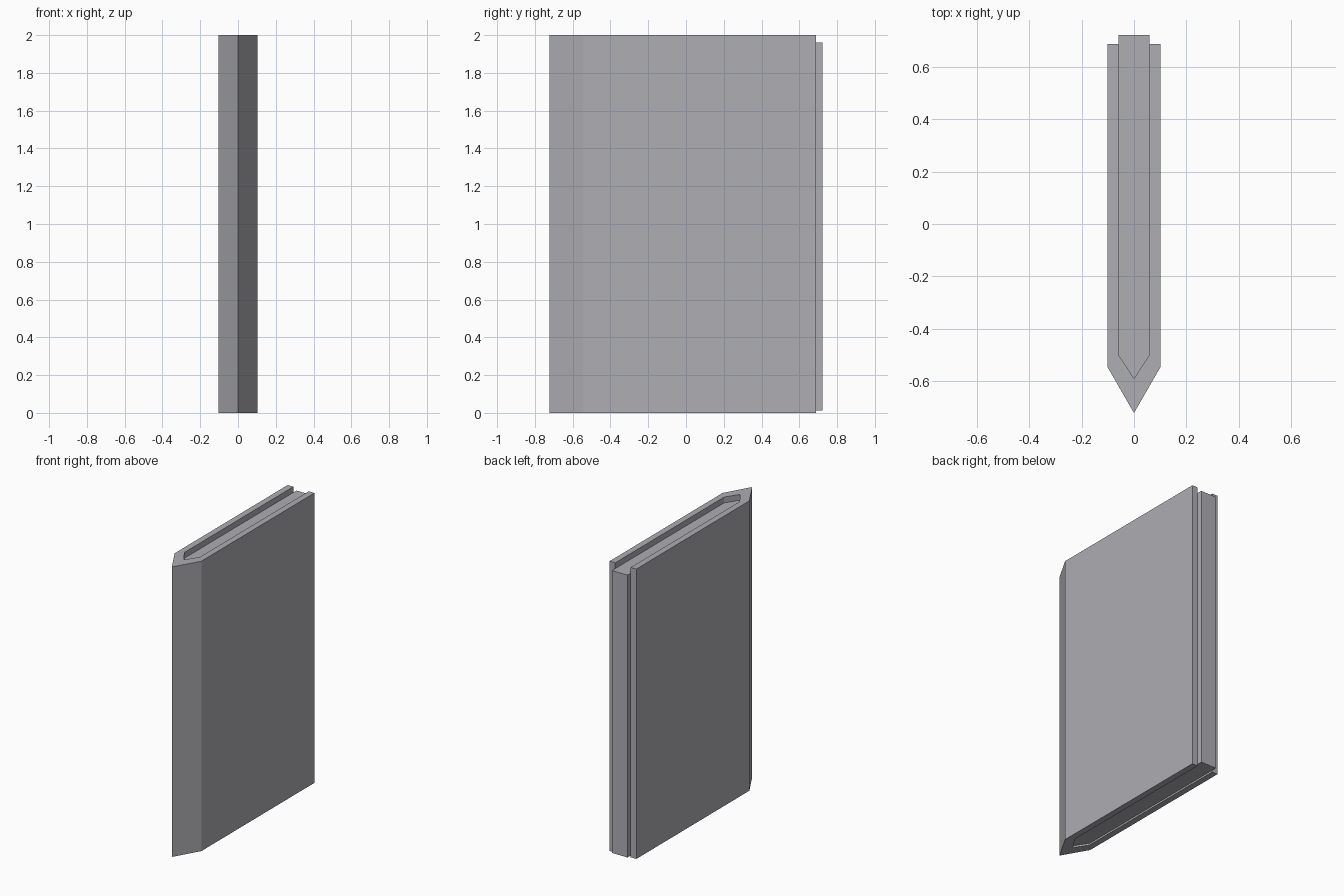
import bpy, bmesh

if "Cube" in bpy.data.objects:
    bpy.data.objects.remove(bpy.data.objects["Cube"])

# dark grey, very slightly blue
grey = bpy.data.materials.new("dark_grey")
grey.diffuse_color = (0.425, 0.42, 0.45, 1)
grey.use_nodes = True
grey.node_tree.nodes["Principled BSDF"].inputs["Base Color"].default_value = grey.diffuse_color

def mirrored(half):
    """Extend a right-hand half profile with its mirror image across x = 0."""
    return half + [(-x, y) for x, y in reversed(half) if x > 0]

def extrude_profile(name, points, z0, z1):
    bm = bmesh.new()
    face = bm.faces.new([bm.verts.new((x, y, z0)) for x, y in points])
    ext = bmesh.ops.extrude_face_region(bm, geom=[face])
    top = [v for v in ext["geom"] if isinstance(v, bmesh.types.BMVert)]
    bmesh.ops.translate(bm, verts=top, vec=(0, 0, z1 - z0))
    bmesh.ops.recalc_face_normals(bm, faces=bm.faces)
    mesh = bpy.data.meshes.new(name)
    bm.to_mesh(mesh)
    bm.free()
    mesh.materials.append(grey)
    obj = bpy.data.objects.new(name, mesh)
    bpy.context.collection.objects.link(obj)
    return obj

IN, OUT = 0.059, 0.102   # half widths of core and shell
END = 0.687              # rear edge of the shell

# outer shell: pointed U-shaped channel, open at the back
shell = mirrored([(0, -0.722), (OUT, -0.545), (OUT, END),
                  (IN, END), (IN, -0.5), (0, -0.59)])
extrude_profile("outer_shell", shell, 0, 2)

# inner core: fills the channel, recessed at top and bottom, protruding at the back
core = mirrored([(0, -0.59), (IN, -0.5), (IN, 0.722)])
extrude_profile("inner_core", core, 0.012, 1.96)
